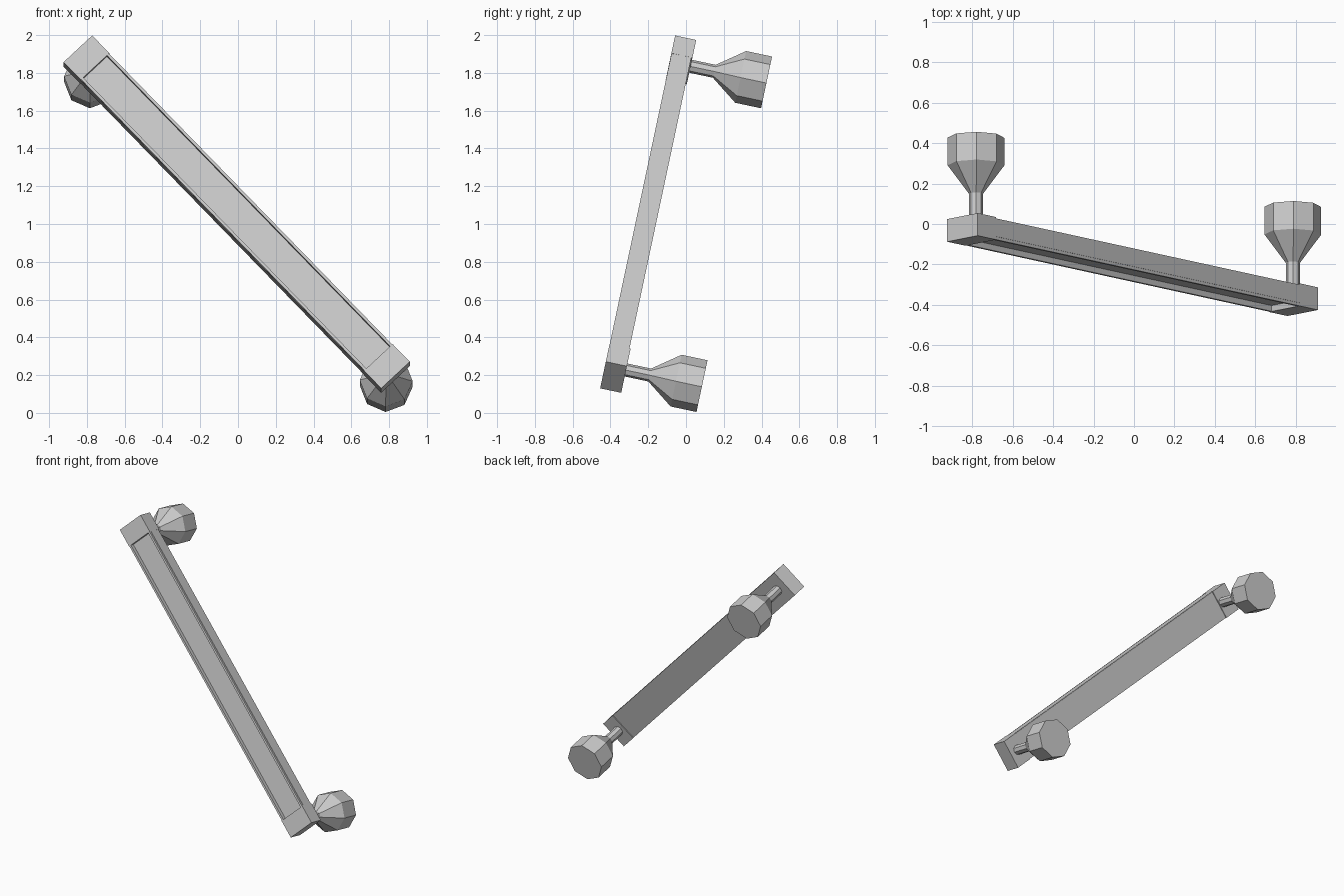
import bpy, bmesh, math
from mathutils import Matrix, Vector

cube = bpy.data.objects.get("Cube")
if cube:
    bpy.data.objects.remove(cube, do_unlink=True)

grey = bpy.data.materials.new("light_grey")
grey.use_nodes = True
grey.diffuse_color = (0.6, 0.6, 0.6, 1)
grey.node_tree.nodes["Principled BSDF"].inputs["Base Color"].default_value = (0.6, 0.6, 0.6, 1)

# Handle frame: X along the bar, Y away from the front face, Z across the bar
POSE = (Matrix.Translation((-0.007, -0.256, 1.064))
        @ Matrix.Rotation(math.radians(-12), 4, 'X')
        @ Matrix.Rotation(math.radians(46.4), 4, 'Y'))
HALF, WIDE, THICK, CAP = 1.219, 0.1045, 0.114, 0.132
INNER = HALF - CAP


def finish(name, bm):
    bmesh.ops.recalc_face_normals(bm, faces=bm.faces)
    mesh = bpy.data.meshes.new(name)
    bm.to_mesh(mesh)
    bm.free()
    mesh.materials.append(grey)
    obj = bpy.data.objects.new(name, mesh)
    obj.matrix_world = POSE
    bpy.context.collection.objects.link(obj)
    return obj


def loft(name, rings):
    """Join closed rings of points with side faces and close both ends."""
    bm = bmesh.new()
    loops = [[bm.verts.new(p) for p in ring] for ring in rings]
    count = len(loops[0])
    for a, b in zip(loops, loops[1:]):
        for i in range(count):
            j = (i + 1) % count
            bm.faces.new((a[i], a[j], b[j], b[i]))
    bm.faces.new(loops[0])
    bm.faces.new(loops[-1])
    return finish(name, bm)


def extrude(name, profile, x0, x1):
    """Run a (y, z) profile along the bar."""
    return loft(name, [[Vector((x, y, z)) for y, z in profile] for x in (x0, x1)])


def rect(y0, y1, z0, z1):
    return [(y0, z0), (y1, z0), (y1, z1), (y0, z1)]


# Channel-shaped bar with a recessed front
rail, side, back, recess = 0.087, 0.102, THICK - 0.006, 0.03
half = [(0.001, side), (0.001, rail), (recess, rail)]
channel = half + [(y, -z) for y, z in reversed(half)] + [(back, -side), (back, side)]
extrude("bar_channel", channel, -INNER, INNER)

# Thin plates on the long sides
for label, s in (("upper", 1), ("lower", -1)):
    extrude(label + "_side_plate", rect(0.016, THICK - 0.011, s * side, s * (WIDE - 0.0005)),
            -INNER, INNER)

# End caps, each with an eight-sided stem and knob behind
knob_profile = [(0.10, 0.035), (0.242, 0.035), (0.385, 0.14), (0.525, 0.14)]
for label, s, centre in (("upper", -1, -1.122), ("lower", 1, 1.148)):
    extrude(label + "_end_cap", rect(0, THICK, -WIDE, WIDE), s * INNER, s * HALF)
    rings = []
    for y, r in knob_profile:
        rings.append([Vector((centre + r * math.cos(k * math.pi / 4), y,
                              r * math.sin(k * math.pi / 4))) for k in range(8)])
    loft(label + "_knob", rings)
